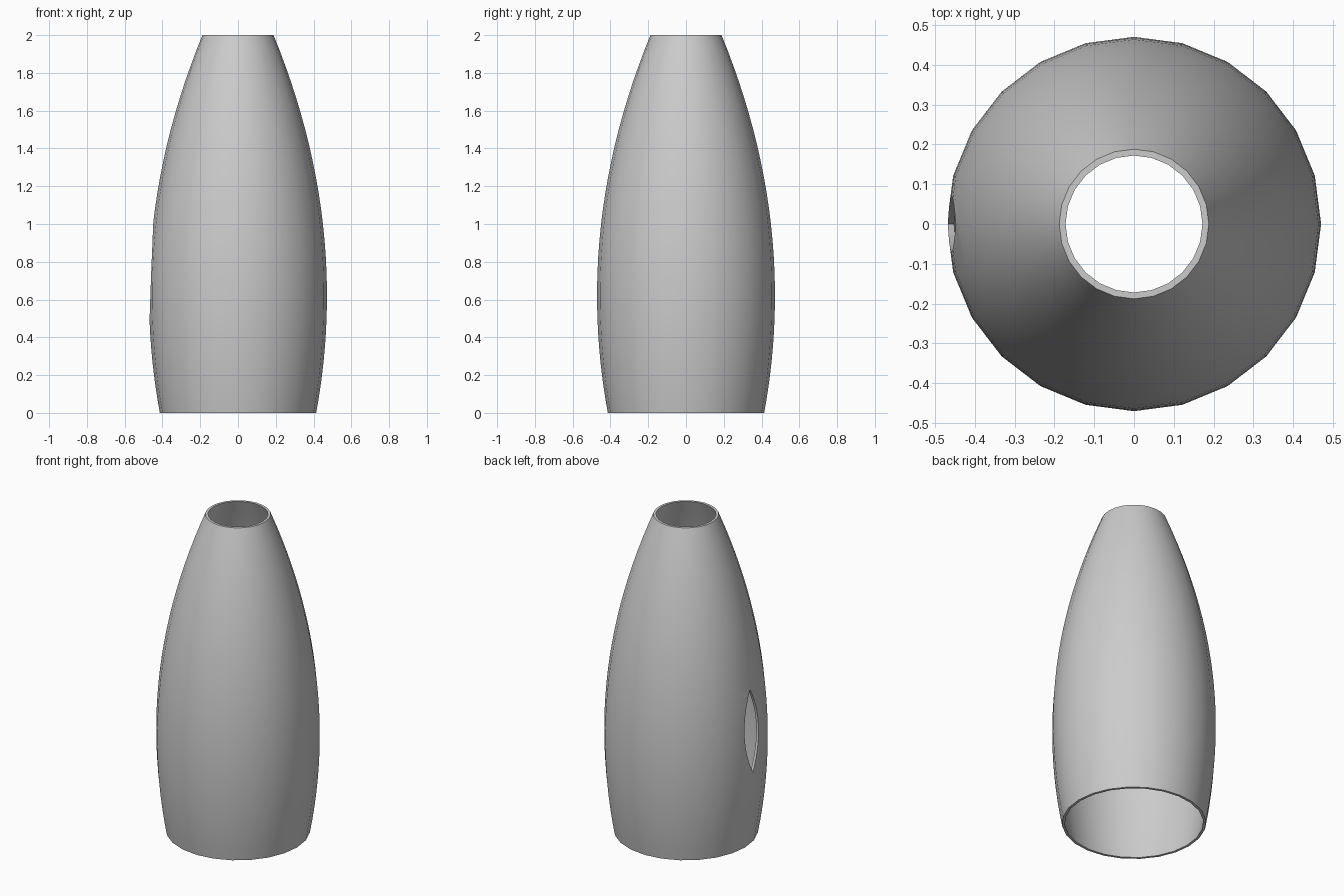
import bpy, bmesh, math

if "Cube" in bpy.data.objects:
    bpy.data.objects.remove(bpy.data.objects["Cube"])

SIDES, RINGS, WALL = 24, 24, 0.016


def make_object(name, bm):
    bmesh.ops.recalc_face_normals(bm, faces=bm.faces)
    mesh = bpy.data.meshes.new(name)
    bm.to_mesh(mesh)
    bm.free()
    obj = bpy.data.objects.new(name, mesh)
    bpy.context.collection.objects.link(obj)
    return obj


def radius(z):
    return 0.471 - 0.1485 * (z - 0.62) ** 2


# Hollow tapered shell: closed wall profile turned around z
heights = [2 * i / RINGS for i in range(RINGS + 1)]
profile = [(radius(z), z) for z in heights]
profile += [(radius(z) - WALL, z) for z in reversed(heights)]
bm = bmesh.new()
cols = []
for s in range(SIDES):
    a = 2 * math.pi * s / SIDES
    cols.append([bm.verts.new((r * math.cos(a), r * math.sin(a), z)) for r, z in profile])
n = len(profile)
for s in range(SIDES):
    c, d = cols[s], cols[(s + 1) % SIDES]
    for i in range(n):
        j = (i + 1) % n
        bm.faces.new((c[i], d[i], d[j], c[j]))
shell = make_object("shell", bm)

# Pointed slot through the wall on the left side
bm = bmesh.new()
steps = 12
ts = [-1 + 2 * i / steps for i in range(steps + 1)]
outline = [(0.07 * (1 - t * t), 0.75 + 0.26 * t) for t in ts]
outline += [(-y, z) for y, z in reversed(outline[1:-1])]
face = bm.faces.new([bm.verts.new((-0.6, y, z)) for y, z in outline])
ext = bmesh.ops.extrude_face_region(bm, geom=[face], use_keep_orig=True)
for v in ext["geom"]:
    if isinstance(v, bmesh.types.BMVert):
        v.co.x = -0.3
cutter = make_object("slot_cutter", bm)
cutter.hide_render = True

cut = shell.modifiers.new("slot", "BOOLEAN")
cut.operation, cut.solver, cut.object = "DIFFERENCE", "EXACT", cutter
bpy.context.view_layer.objects.active = shell
shell.select_set(True)
bpy.ops.object.modifier_apply(modifier=cut.name)
bpy.data.objects.remove(cutter)
bpy.ops.object.shade_smooth_by_angle(angle=math.radians(30))
